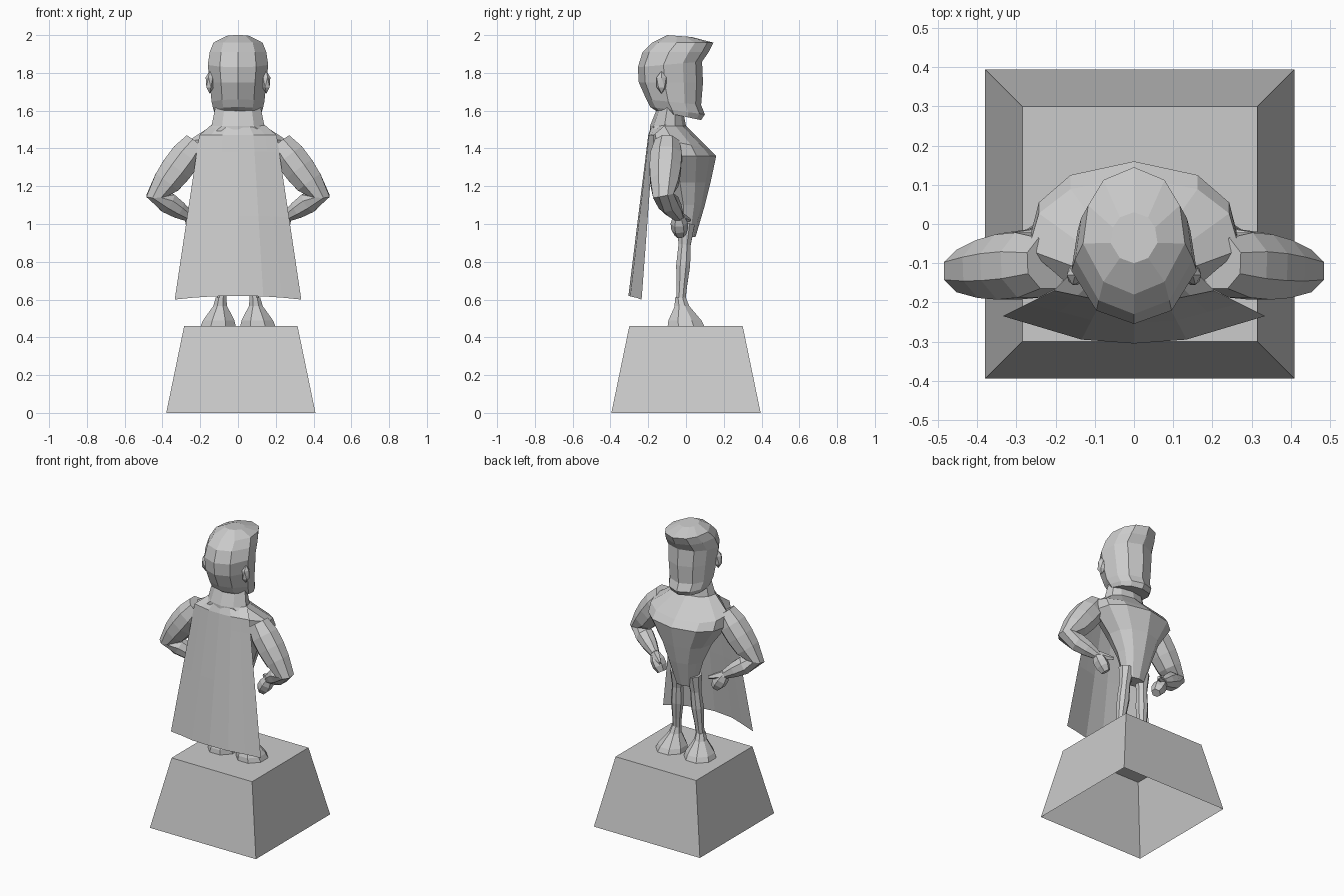
import bpy
import bmesh
import math
from mathutils import Vector

cube = bpy.data.objects.get("Cube")
if cube:
    bpy.data.objects.remove(cube)

stone = bpy.data.materials.new("light_grey_stone")
stone.use_nodes = True
stone.diffuse_color = (.6, .6, .6, 1)
shader = stone.node_tree.nodes["Principled BSDF"]
shader.inputs["Base Color"].default_value = stone.diffuse_color


def finish(name, bm, mirrored=False):
    """Turn a bmesh into a named object in the shared material."""
    mesh = bpy.data.meshes.new(name)
    bm.to_mesh(mesh)
    bm.free()
    mesh.materials.append(stone)
    part = bpy.data.objects.new(name, mesh)
    bpy.context.collection.objects.link(part)
    if mirrored:
        modifier = part.modifiers.new("Mirror", "MIRROR")
        modifier.use_mirror_merge = False


def skin(bm, rings, closed=True):
    """Bridge neighbouring rows of points with quads and return the rows."""
    rows = [[bm.verts.new(point) for point in ring] for ring in rings]
    for lower, upper in zip(rows, rows[1:]):
        corners = list(zip(lower, upper))
        following = corners[1:] + corners[:1] if closed else corners[1:]
        for (a, b), (c, d) in zip(corners, following):
            bm.faces.new((a, c, d, b))
    return rows


def loft(name, rings, mirrored=False, open_bottom=False):
    """Closed skin over rings, capped at the ends."""
    bm = bmesh.new()
    rows = skin(bm, rings)
    bm.faces.new(rows[-1])
    if not open_bottom:
        bm.faces.new(reversed(rows[0]))
    bmesh.ops.recalc_face_normals(bm, faces=bm.faces)
    finish(name, bm, mirrored)


def section(height, back, front, width, tilt=0):
    """Symmetric ten-sided slice; tilt raises or lowers its front edge."""
    half = [(0, 1), (.6, .9), (.9, .7), (1, .4), (.6, .1), (0, 0)]
    outline = half + [(-across, along) for across, along in half[-2:0:-1]]
    return [(across * width, back + along * (front - back), height + along * tilt)
            for across, along in outline]


def ellipse(centre, across, depth, sides):
    """Ring of points around a centre, spanned by two vectors."""
    angles = [math.tau * (step + .5) / sides for step in range(sides)]
    return [centre + across * math.cos(angle) + depth * math.sin(angle) for angle in angles]


def limb(start, end, radii):
    """Evenly spaced points between two joints, each with its radius."""
    last = len(radii) - 1
    return [(start.lerp(end, step / last), radius) for step, radius in enumerate(radii)]


def tube(name, path, sides=8):
    """Mirrored pair of limbs that follow a path of points and radii."""
    centres = [centre for centre, radius in path]
    before = centres[:1] + centres[:-1]
    after = centres[1:] + centres[-1:]
    rings = []
    for (centre, radius), previous, following in zip(path, before, after):
        direction = (following - previous).normalized()
        across = Vector((0, 1, 0)).cross(direction).normalized()
        depth = direction.cross(across)
        rings.append(ellipse(centre, across * radius, depth * radius, sides))
    loft(name, rings, mirrored=True)


def mix(start, end, amount):
    return start + (end - start) * amount


# Hollow tapered plinth, open underneath
square = ((-1, -1), (1, -1), (1, 1), (-1, 1))
loft("plinth", [[(.015 + x * size, y * size, height) for x, y in square]
                for size, height in ((.395, 0), (.3, .46))], open_bottom=True)

# Torso, shoulders and neck
loft("torso", [
    section(height=.93, back=-.05, front=.05, width=.07),
    section(height=1.1, back=-.09, front=.1, width=.12),
    section(height=1.22, back=-.14, front=.13, width=.17),
    section(height=1.36, back=-.19, front=.16, width=.27),
    section(height=1.46, back=-.19, front=.12, width=.27, tilt=-.06),
    section(height=1.52, back=-.19, front=0, width=.14),
    section(height=1.62, back=-.15, front=-.02, width=.12),
])

# Head with jutting jaw, flat face and swept-up quiff
loft("head", [
    section(height=1.6, back=-.16, front=.08, width=.12, tilt=-.05),
    section(height=1.62, back=-.19, front=.1, width=.13, tilt=-.04),
    section(height=1.66, back=-.21, front=.08, width=.14, tilt=-.03),
    section(height=1.75, back=-.25, front=.09, width=.15),
    section(height=1.83, back=-.255, front=.085, width=.16, tilt=.03),
    section(height=1.91, back=-.23, front=.12, width=.15),
    section(height=1.96, back=-.18, front=.145, width=.13),
    section(height=2, back=-.1, front=.03, width=.06, tilt=-.01),
])

# Ears
bm = bmesh.new()
bmesh.ops.create_icosphere(bm, subdivisions=1, radius=.06)
bmesh.ops.scale(bm, vec=(.4, .5, 1), verts=bm.verts)
bmesh.ops.translate(bm, vec=(.15, -.13, 1.75), verts=bm.verts)
finish("ears", bm, mirrored=True)

# Arms bent back to the hips
shoulder = Vector((.22, -.1, 1.43))
elbow = Vector((.43, -.12, 1.15))
wrist = Vector((.26, -.04, 1.04))
upper_arm = limb(shoulder, elbow, (.07, .09, .09, .08, .06))
forearm = limb(elbow, wrist, (.06, .06, .05, .03))
tube("arms", upper_arm + forearm[1:])

# Fists and thumbs
knuckles = Vector((.2, -.03, .94))
tube("fists", limb(wrist, knuckles, (.03, .045, .045, .03)), sides=6)
thumb_tip = Vector((.18, .02, 1.02))
tube("thumbs", limb(wrist, thumb_tip, (.03, .02, .01)), sides=5)

# Thin legs with slight knees
hip = Vector((.06, 0, 1))
ankle = Vector((.09, -.03, .56))
tube("legs", limb(hip, ankle, (.05, .035, .04, .03, .025)))

# Shoes flaring out from the ankles to flat soles
sole = Vector((.105, 0, .46))
shoe_top = Vector((.09, -.03, .61))
loft("shoes", [ellipse(sole.lerp(shoe_top, rise), Vector((.1 * size, 0, 0)),
                       Vector((0, .105 * size, 0)), sides=8)
               for rise, size in ((0, 1), (.2, .9), (.7, .4), (1, .3))], mirrored=True)

# Cape: a single curved sheet that widens from the collar to the hem
columns = (-1, -.7, -.4, 0, .4, .7, 1)


def cape_row(height, width, middle, edge, lift=0):
    return [(side * width, mix(middle, edge, max(0, abs(side) - .3) / .7),
             height + lift * (1 - side * side)) for side in columns]


cape_rows = [cape_row(height=1.53, width=.135, middle=-.18, edge=-.1)]
for drop in (0, .1, .5, 1):
    cape_rows.append(cape_row(height=mix(1.47, .6, drop), width=mix(.205, .335, drop),
                              middle=mix(-.2, -.305, drop), edge=mix(-.17, -.235, drop),
                              lift=.02 * drop))
bm = bmesh.new()
skin(bm, cape_rows, closed=False)
finish("cape", bm)
